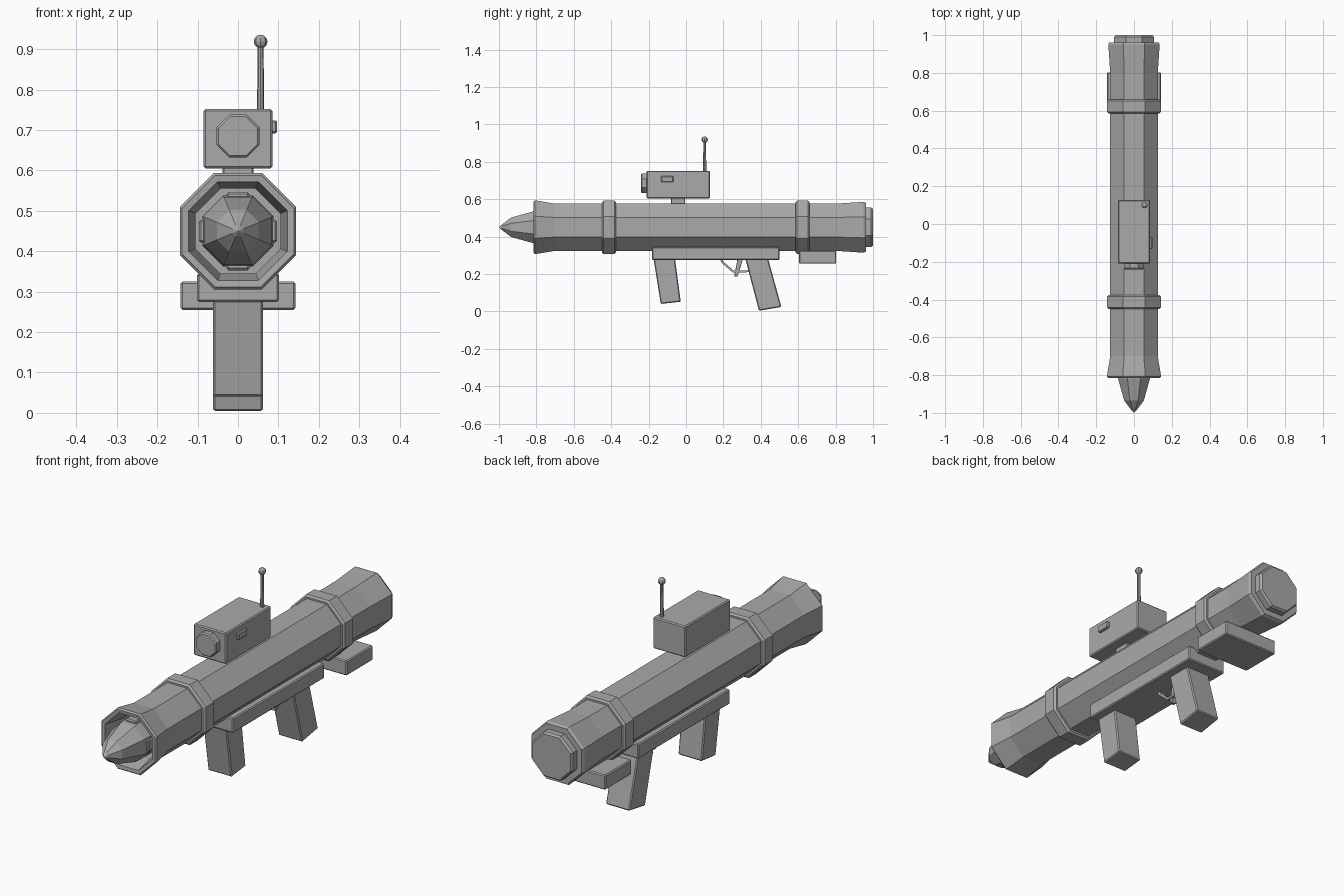
import bpy, bmesh, math
from mathutils import Vector

if "Cube" in bpy.data.objects:
    bpy.data.objects.remove(bpy.data.objects["Cube"], do_unlink=True)

grey = bpy.data.materials.new("plain grey")
grey.use_nodes = True
GREY = (0.4, 0.4, 0.4, 1)
grey.diffuse_color = GREY
grey.node_tree.nodes["Principled BSDF"].inputs["Base Color"].default_value = GREY

AXIS_Z = 0.45


def finish(name, bm, bevel=0.0):
    bmesh.ops.recalc_face_normals(bm, faces=bm.faces)
    mesh = bpy.data.meshes.new(name)
    bm.to_mesh(mesh)
    bm.free()
    mesh.materials.append(grey)
    obj = bpy.data.objects.new(name, mesh)
    bpy.context.collection.objects.link(obj)
    if bevel:
        mod = obj.modifiers.new("edge bevel", 'BEVEL')
        mod.width = bevel
        mod.segments = 1
        mod.limit_method = 'ANGLE'
        mod.angle_limit = math.radians(50)
    return obj


def box(name, x, y, z, bevel=0.005):
    """Box from (min, max) ranges."""
    bm = bmesh.new()
    bmesh.ops.create_cube(bm, size=1)
    for v in bm.verts:
        v.co = Vector(r[0] if c < 0 else r[1] for r, c in zip((x, y, z), v.co))
    return finish(name, bm, bevel)


def lathe(name, profile, z=AXIS_Z, sides=8):
    """Faceted body along y; profile holds (y, flat-to-centre distance)."""
    bm = bmesh.new()
    rings = []
    for y, r in profile:
        if r == 0:
            rings.append([bm.verts.new((0, y, z))] * sides)
            continue
        r /= math.cos(math.pi / sides)
        angles = [(i + 0.5) * math.tau / sides for i in range(sides)]
        rings.append([bm.verts.new((r * math.cos(a), y, z + r * math.sin(a))) for a in angles])
    for a, b in zip(rings, rings[1:]):
        for i in range(sides):
            j = (i + 1) % sides
            bm.faces.new(dict.fromkeys((a[i], a[j], b[j], b[i])))
    for ring, (_, r) in ((rings[0], profile[0]), (rings[-1], profile[-1])):
        if r:
            bm.faces.new(ring)
    return finish(name, bm)


def side_plate(name, outline, half_width, bevel=0.005):
    """Outline in (y, z) extruded across x."""
    bm = bmesh.new()
    face = bm.faces.new([bm.verts.new((-half_width, y, z)) for y, z in outline])
    ext = bmesh.ops.extrude_face_region(bm, geom=[face])
    for v in ext["geom"]:
        if isinstance(v, bmesh.types.BMVert):
            v.co.x = half_width
    return finish(name, bm, bevel)


def ring_band(name, y0, y1, r, c=0.008):
    return lathe(name, [(y0, 0.11), (y0, r - c), (y0 + c, r), (y1 - c, r), (y1, r - c), (y1, 0.11)])


# Launch tube: hollow flared muzzle in front, flared tail behind
lathe("launch_tube", [
    (-0.55, 0), (-0.55, 0.105), (-0.72, 0.105), (-0.79, 0.118), (-0.813, 0.122),
    (-0.815, 0.138), (-0.808, 0.144), (-0.70, 0.126), (0.80, 0.126),
    (0.95, 0.136), (0.962, 0.13), (0.962, 0)])
lathe("rear_cap", [(0.95, 0.105), (0.99, 0.105), (1.0, 0.098)])
ring_band("front_band", -0.45, -0.375, 0.142)
ring_band("rear_band", 0.585, 0.66, 0.142)

# Warhead and the four clips holding it in the muzzle
lathe("warhead", [(-0.55, 0.07), (-0.77, 0.088), (-0.82, 0.084), (-0.935, 0.052),
                  (-0.985, 0.014), (-1.0, 0)])
for side, s in (("left", 1), ("right", -1)):
    box(side + "_clip", sorted((s * 0.08, s * 0.097)), (-0.80, -0.6),
        (AXIS_Z - 0.028, AXIS_Z + 0.028))
for side, s in (("top", 1), ("bottom", -1)):
    box(side + "_clip", (-0.028, 0.028), (-0.80, -0.6),
        sorted((AXIS_Z + s * 0.08, AXIS_Z + s * 0.097)))

# Underside: grip rail, shoulder rest and two slanted grips
box("grip_rail", (-0.102, 0.102), (-0.182, 0.5), (0.275, 0.345))
box("shoulder_rest", (-0.142, 0.142), (0.605, 0.803), (0.255, 0.325))
side_plate("front_grip", [(-0.175, 0.29), (-0.135, 0.04), (-0.028, 0.052), (-0.06, 0.29)], 0.062)
side_plate("rear_grip", [(0.315, 0.29), (0.39, 0.004), (0.51, 0.024), (0.437, 0.29)], 0.062)

# Trigger and its guard
side_plate("trigger", [(0.275, 0.28), (0.258, 0.188), (0.275, 0.186), (0.305, 0.28)], 0.012, 0.002)
side_plate("trigger_guard", [
    (0.18, 0.28), (0.19, 0.26), (0.25, 0.208), (0.345, 0.21),
    (0.345, 0.22), (0.254, 0.219), (0.2, 0.266), (0.195, 0.28)], 0.018, 0)

# Sight box with mount, lens and side button
box("sight_mount", (-0.038, 0.038), (-0.08, -0.005), (0.565, 0.612), 0.003)
box("sight_box", (-0.085, 0.085), (-0.21, 0.127), (0.605, 0.752))
lathe("sight_lens", [(-0.24, 0.048), (-0.234, 0.053), (-0.2, 0.053)], 0.685)
box("sight_button", (0.08, 0.097), (-0.133, -0.068), (0.692, 0.724), 0.004)

# Antenna
bm = bmesh.new()
bmesh.ops.create_cone(bm, cap_ends=True, segments=8, radius1=0.009, radius2=0.007, depth=0.165)
bmesh.ops.translate(bm, verts=bm.verts, vec=(0.056, 0.1, 0.83))
finish("antenna_rod", bm)
bm = bmesh.new()
bmesh.ops.create_uvsphere(bm, u_segments=8, v_segments=6, radius=0.017)
bmesh.ops.translate(bm, verts=bm.verts, vec=(0.056, 0.1, 0.919))
finish("antenna_ball", bm)
